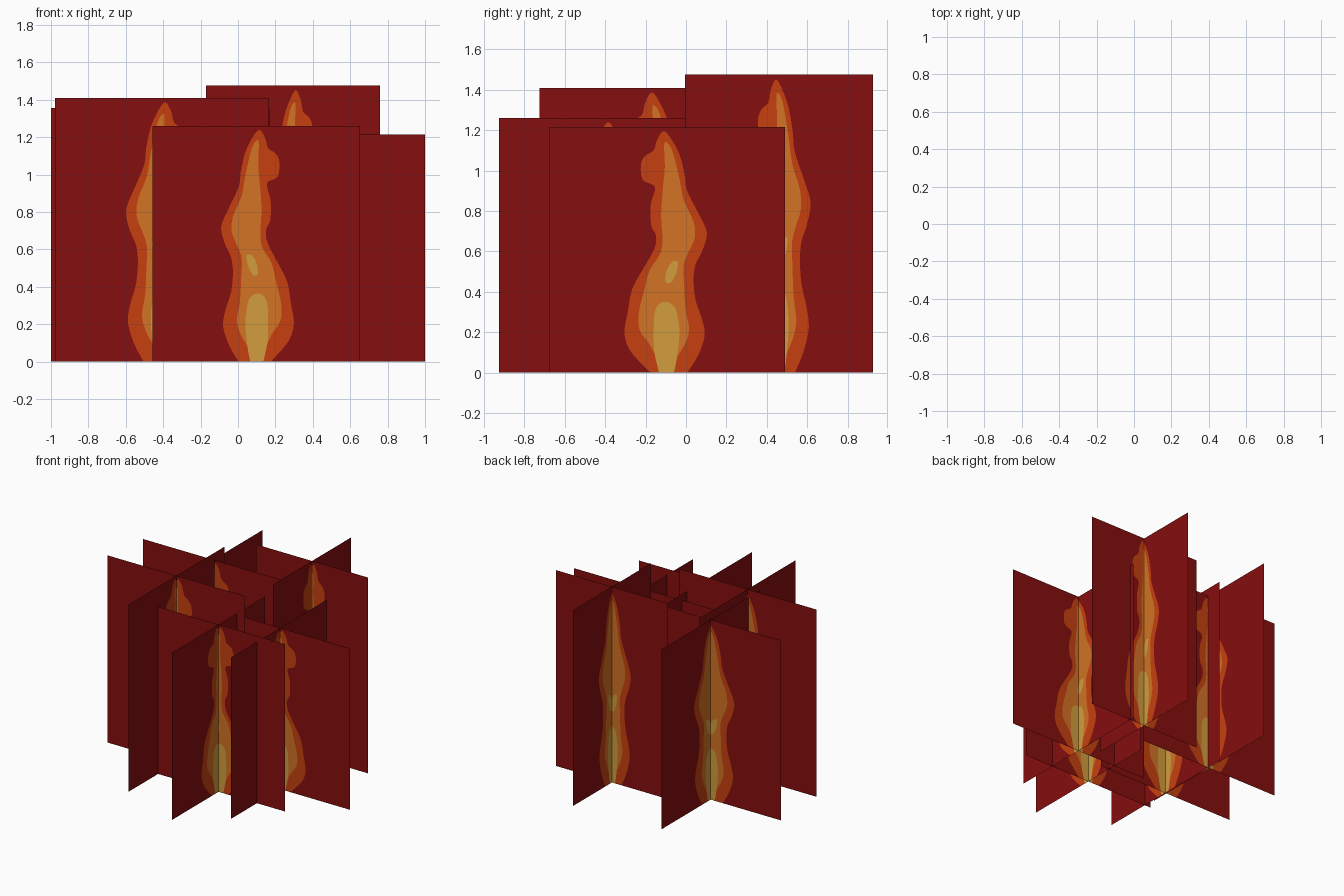
import bpy
from mathutils import Vector
from mathutils.geometry import delaunay_2d_cdt

if "Cube" in bpy.data.objects:
    bpy.data.objects.remove(bpy.data.objects["Cube"])


def linear(c):
    c /= 255
    return c / 12.92 if c <= 0.04045 else ((c + 0.055) / 1.055) ** 2.4


def material(name, rgb):
    m = bpy.data.materials.new(name)
    m.diffuse_color = [linear(c) for c in rgb] + [1]
    m.use_nodes = True
    m.node_tree.nodes["Principled BSDF"].inputs["Base Color"].default_value = m.diffuse_color
    return m


MATS = [material("dark red", (134, 14, 14)),
        material("flame red orange", (198, 64, 15)),
        material("flame orange", (210, 115, 36)),
        material("flame yellow", (210, 158, 63))]

# Flame outlines in percent of the card's width and height
OUTER = [(41.5, 0), (37, 6.8), (34.1, 15), (35.3, 22), (38, 29.7), (38.8, 37.8), (38, 44),
         (35.4, 49), (33.3, 55), (33.7, 59), (37, 65.4), (41.7, 74.4), (42.6, 80.5),
         (44.7, 88.6), (48, 94.7), (51.5, 98.4), (54.4, 94.7), (55.7, 90.6), (59.5, 88.2),
         (61.2, 84.5), (60.4, 78.5), (55.9, 76.4), (55.3, 74), (57, 68.3), (56.8, 60),
         (54.8, 56), (55.4, 50.5), (60.4, 42), (65, 33.7), (66.7, 24.8), (68.2, 16.3),
         (66, 9.3), (60.5, 3.2), (57, 0)]
MIDDLE = [(47.2, 0), (46.4, 5.3), (42.6, 11.4), (40.7, 17.5), (42.2, 25.6), (42.8, 35.8),
          (43, 43.9), (40.5, 50), (38.3, 54.9), (38.8, 61.4), (43, 70.3), (44.7, 78.5),
          (48, 90.7), (51.2, 93.7), (51, 84), (51.9, 74.4), (52.6, 64), (52, 54),
          (53.2, 48), (57.4, 41.9), (59.7, 33.7), (62, 24.8), (61.8, 17.5), (57.4, 11.4),
          (54.5, 5.3), (53.2, 0)]
CORE = [(47.2, 0), (46, 5.3), (44.8, 15.4), (45.5, 22.4), (47, 27), (51, 28.9), (54.8, 26.4),
        (55.7, 19.5), (55.6, 9.3), (53.5, 0)]
SPOT = [(45.3, 45.2), (47.6, 45.3), (50.1, 42), (50.8, 37), (48.2, 36.9), (46, 41), (45.3, 45.2)]


def smooth(points, steps=3):
    """Catmull-Rom curve through the points."""
    p = [Vector(q) / 100 for q in points]
    p = [p[0]] + p + [p[-1]]
    out = []
    for a, b, c, d in zip(p, p[1:], p[2:], p[3:]):
        for i in range(steps):
            t = i / steps
            q = 0.5 * (2 * b + (c - a) * t + (2 * a - 5 * b + 4 * c - d) * t * t
                       + (3 * b - a - 3 * c + d) * t ** 3)
            out.append(Vector((q.x, max(q.y, 0))))
    if (p[-1] - p[0]).length > 1e-6:
        out.append(p[-1])
    return out


def inside(pt, poly):
    hit = False
    for a, b in zip(poly, poly[1:] + poly[:1]):
        if (a.y > pt.y) != (b.y > pt.y):
            if pt.x < a.x + (pt.y - a.y) * (b.x - a.x) / (b.y - a.y):
                hit = not hit
    return hit


# Cut the flame outlines into a unit card once
LAYERS = [(smooth(OUTER), 1), (smooth(MIDDLE), 2), (smooth(CORE), 3), (smooth(SPOT), 3)]
coords = [Vector(q) for q in ((0, 0), (1, 0), (1, 1), (0, 1))]
loops = [[0, 1, 2, 3]]
for poly, _ in LAYERS:
    loops.append(list(range(len(coords), len(coords) + len(poly))))
    coords += poly
UV, _, FACES, *_ = delaunay_2d_cdt(coords, [], loops, 0, 1e-6)
SLOTS = []
for f in FACES:
    mid = sum((UV[i] for i in f), Vector((0, 0))) / len(f)
    SLOTS.append(max([m for poly, m in LAYERS if inside(mid, poly)], default=0))


def card(name, cx, cy, width, height, across):
    """Upright card; across=True runs along x, otherwise along y."""
    if across:
        verts = [(cx + (q.x - 0.5) * width, cy, q.y * height) for q in UV]
    else:
        verts = [(cx, cy + (0.5 - q.x) * width, q.y * height) for q in UV]
    mesh = bpy.data.meshes.new(name)
    mesh.from_pydata(verts, [], [list(f) for f in FACES])
    for m in MATS:
        mesh.materials.append(m)
    for face, slot in zip(mesh.polygons, SLOTS):
        face.material_index = slot
    mesh.update()
    bpy.context.collection.objects.link(bpy.data.objects.new(name, mesh))


# Five crossed flame cards: centre x, centre y, width, height
FLAMES = [("front", 0.097, -0.37, 1.11, 1.26),
          ("left", -0.407, -0.152, 1.145, 1.41),
          ("back_right", 0.295, 0.46, 0.93, 1.475),
          ("back_left", -0.416, 0.30, 1.168, 1.355),
          ("right", 0.417, -0.093, 1.166, 1.215)]
for name, cx, cy, w, h in FLAMES:
    card(name + "_flame_card_across", cx, cy, w, h, True)
    card(name + "_flame_card_deep", cx, cy, w, h, False)
